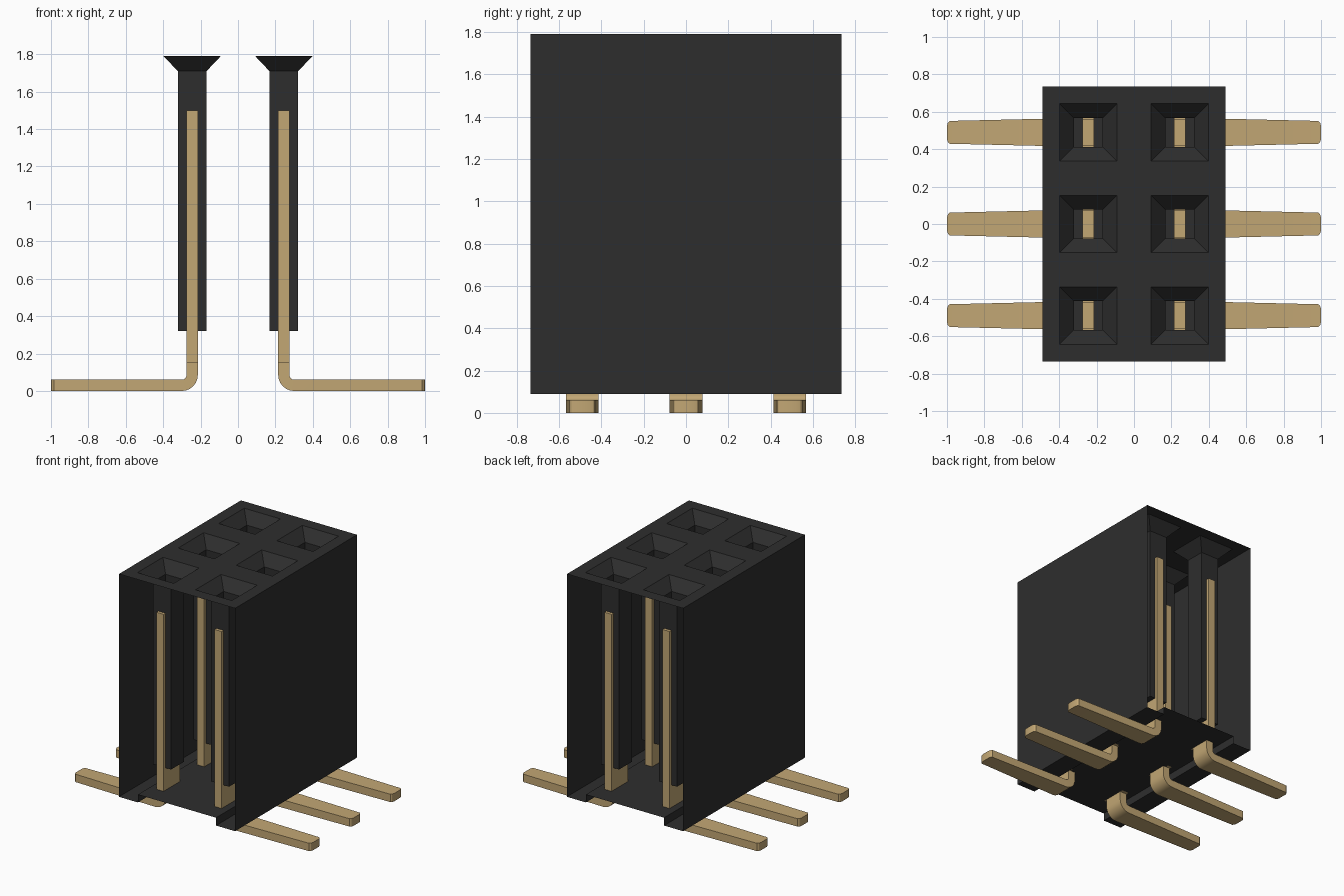
import bpy, bmesh, math

cube = bpy.data.objects.get("Cube")
if cube:
    bpy.data.objects.remove(cube, do_unlink=True)


def material(name, rgb):
    m = bpy.data.materials.new(name)
    m.use_nodes = True
    m.diffuse_color = (*rgb, 1)
    b = m.node_tree.nodes["Principled BSDF"]
    b.inputs["Base Color"].default_value = (*rgb, 1)
    b.inputs["Roughness"].default_value = 0.6
    return m


BLACK = material("black plastic", (0.027, 0.027, 0.027))
GOLD = material("gold metal", (0.54, 0.385, 0.175))


def finish(name, bm, mat):
    bmesh.ops.remove_doubles(bm, verts=bm.verts, dist=1e-5)
    bmesh.ops.recalc_face_normals(bm, faces=bm.faces)
    me = bpy.data.meshes.new(name)
    bm.to_mesh(me)
    bm.free()
    me.materials.append(mat)
    ob = bpy.data.objects.new(name, me)
    bpy.context.collection.objects.link(ob)
    return ob


def face(bm, pts):
    return bm.faces.new([bm.verts.new(p) for p in pts])


def loft(bm, rings, cap_start=False, cap_end=False):
    """Join equal-length rings of points with quads."""
    vs = [[bm.verts.new(p) for p in r] for r in rings]
    n = len(vs[0])
    for a, b in zip(vs, vs[1:]):
        for i in range(n):
            j = (i + 1) % n
            bm.faces.new((a[i], a[j], b[j], b[i]))
    if cap_start:
        bm.faces.new(vs[0][::-1])
    if cap_end:
        bm.faces.new(vs[-1])


HX, HY = 0.49, 0.735            # housing half sizes
TOP, FOOT, FLOOR = 1.79, 0.09, 0.15
COLS, ROWS = (-0.245, 0.245), (-0.49, 0.0, 0.49)
MOUTH, BORE = 0.153, 0.077      # socket half widths

# Housing shell: side walls, feet and floor, open at both ends
bm = bmesh.new()
profile = [(-HX, TOP), (-HX, FOOT), (-0.33, FOOT), (-0.33, FLOOR),
           (0.33, FLOOR), (0.33, FOOT), (HX, FOOT), (HX, TOP)]
for (x0, z0), (x1, z1) in zip(profile, profile[1:]):
    face(bm, [(x0, -HY, z0), (x1, -HY, z1), (x1, HY, z1), (x0, HY, z0)])

# Top plate with square openings
xs = [-HX] + [c + d for c in COLS for d in (-MOUTH, MOUTH)] + [HX]
ys = [-HY] + [r + d for r in ROWS for d in (-MOUTH, MOUTH)] + [HY]
for i in range(len(xs) - 1):
    for j in range(len(ys) - 1):
        if not (i % 2 and j % 2):
            face(bm, [(xs[i], ys[j], TOP), (xs[i + 1], ys[j], TOP),
                      (xs[i + 1], ys[j + 1], TOP), (xs[i], ys[j + 1], TOP)])


# Funnel and bore of each socket
def square(cx, cy, h, z):
    return [(cx + a * h, cy + b * h, z) for a, b in ((-1, -1), (1, -1), (1, 1), (-1, 1))]


for cx in COLS:
    for cy in ROWS:
        loft(bm, [square(cx, cy, MOUTH, TOP), square(cx, cy, BORE, 1.71),
                  square(cx, cy, BORE, 0.32)], cap_end=True)
finish("housing", bm, BLACK)

# Contacts: fork with two prongs, and a bent, tapering solder lead
XI, XO = 0.215, 0.275
FORK = [(-0.1, FLOOR), (0.1, FLOOR), (0.1, 1.5), (0.07, 1.5),
        (0.07, 0.36), (-0.07, 0.36), (-0.07, 1.5), (-0.1, 1.5)]


def contact(name, s, cy):
    bm = bmesh.new()
    loft(bm, [[(s * x, cy + y, z) for y, z in FORK] for x in (XI, XO)], True, True)
    finish(name + "_fork", bm, GOLD)

    bm = bmesh.new()
    # sections: outer point, inner point, half width
    secs = [((XI, FLOOR), (XO, FLOOR), 0.077)]
    for k in range(7):
        a = math.pi + k * math.pi / 12
        c, d = math.cos(a), math.sin(a)
        secs.append(((0.3 + 0.085 * c, 0.085 + 0.085 * d),
                     (0.3 + 0.025 * c, 0.085 + 0.025 * d), 0.077))
    for x, w in ((0.985, 0.061), (0.995, 0.052), (1.0, 0.035)):
        secs.append(((x, 0), (x, 0.06), w))
    rings = [[(s * o[0], cy - w, o[1]), (s * o[0], cy + w, o[1]),
              (s * i[0], cy + w, i[1]), (s * i[0], cy - w, i[1])] for o, i, w in secs]
    loft(bm, rings, True, True)
    ob = finish(name + "_lead", bm, GOLD)
    bpy.ops.object.select_all(action='DESELECT')
    ob.select_set(True)
    bpy.context.view_layer.objects.active = ob
    bpy.ops.object.shade_smooth_by_angle(angle=math.radians(20))


for side, s in (("left", 1), ("right", -1)):
    for row, cy in zip(("front", "middle", "back"), ROWS):
        contact(f"{row}_{side}_contact", s, cy)
